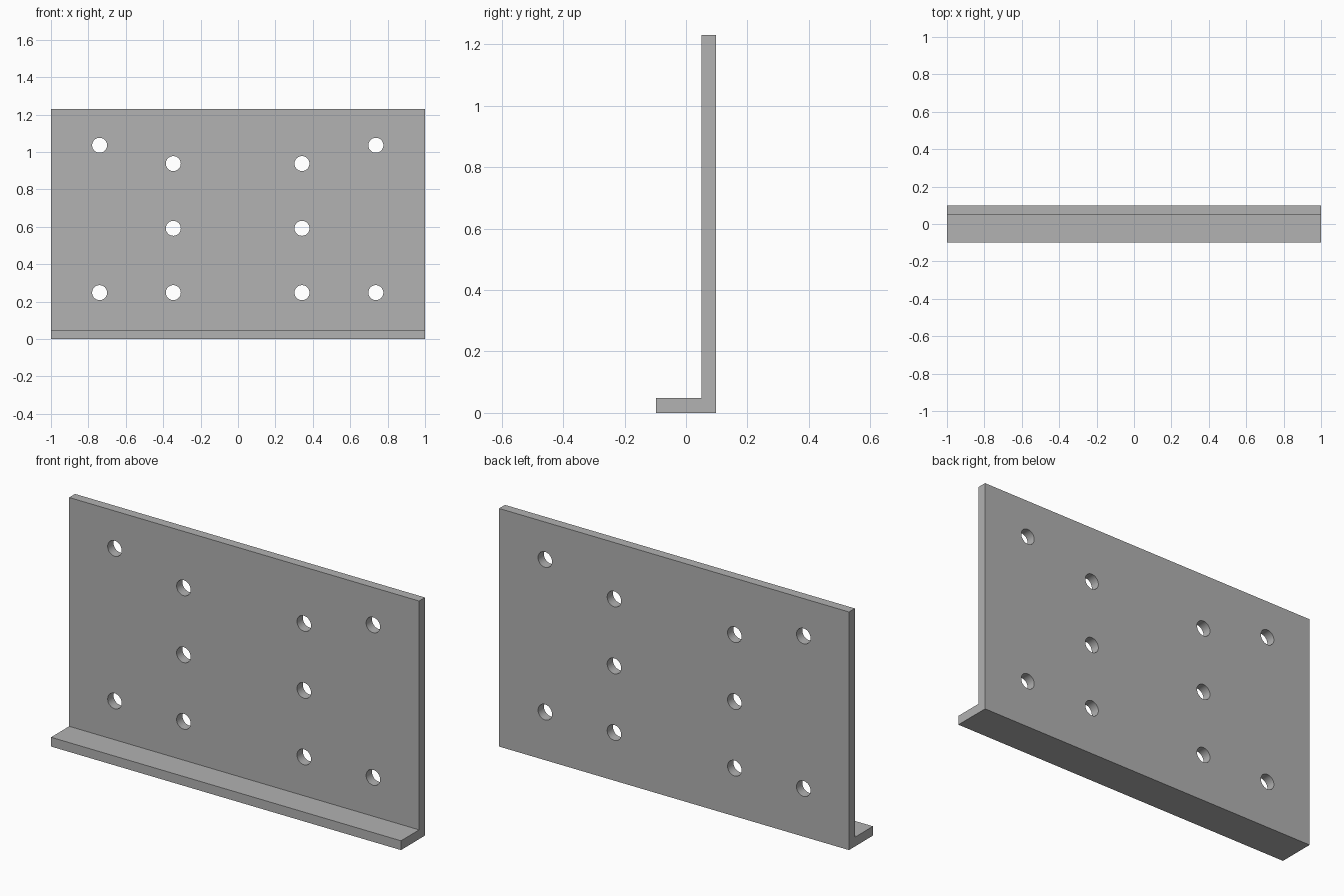
import bpy
import bmesh
import math
from mathutils import Matrix

cube = bpy.data.objects.get("Cube")
if cube:
    bpy.data.objects.remove(cube, do_unlink=True)

WIDTH, HEIGHT, DEPTH, THICK = 2.0, 1.23, 0.196, 0.048
HOLE_RADIUS = 0.04

grey = bpy.data.materials.new("plain grey")
grey.use_nodes = True
colour = (0.445, 0.445, 0.445, 1)
grey.diffuse_color = colour
grey.node_tree.nodes["Principled BSDF"].inputs["Base Color"].default_value = colour


def make_object(name, bm):
    bmesh.ops.recalc_face_normals(bm, faces=bm.faces)
    mesh = bpy.data.meshes.new(name)
    bm.to_mesh(mesh)
    bm.free()
    mesh.materials.append(grey)
    obj = bpy.data.objects.new(name, mesh)
    bpy.context.collection.objects.link(obj)
    return obj


# L-shaped profile extruded along the width
front, back = -DEPTH / 2, DEPTH / 2
inner = back - THICK
profile = [(front, 0), (back, 0), (back, HEIGHT), (inner, HEIGHT),
           (inner, THICK), (front, THICK)]
bm = bmesh.new()
end = bm.faces.new([bm.verts.new((-WIDTH / 2, y, z)) for y, z in profile])
swept = bmesh.ops.extrude_face_region(bm, geom=[end])["geom"]
bmesh.ops.translate(bm, vec=(WIDTH, 0, 0),
                    verts=[v for v in swept if isinstance(v, bmesh.types.BMVert)])
bracket = make_object("angle_bracket", bm)

# Bolt holes: three in each inner column, two in each outer column
columns = {-0.74: (0.248, 1.036), -0.346: (0.248, 0.592, 0.938),
           0.342: (0.248, 0.592, 0.938), 0.737: (0.248, 1.036)}
bm = bmesh.new()
for x, heights in columns.items():
    for z in heights:
        place = Matrix.Translation((x, back - THICK / 2, z)) @ Matrix.Rotation(math.pi / 2, 4, "X")
        bmesh.ops.create_cone(bm, cap_ends=True, segments=48, radius1=HOLE_RADIUS,
                              radius2=HOLE_RADIUS, depth=THICK * 2, matrix=place)
cutter = make_object("hole_cutter", bm)
cutter.hide_render = True

# Cut the holes, then remove the cutter
cut = bracket.modifiers.new("bolt holes", "BOOLEAN")
cut.operation = "DIFFERENCE"
cut.solver = "EXACT"
cut.object = cutter
bpy.ops.object.select_all(action="DESELECT")
bracket.select_set(True)
bpy.context.view_layer.objects.active = bracket
bpy.ops.object.modifier_apply(modifier=cut.name)
bpy.data.objects.remove(cutter, do_unlink=True)
bpy.ops.object.shade_smooth_by_angle(angle=math.radians(30))
